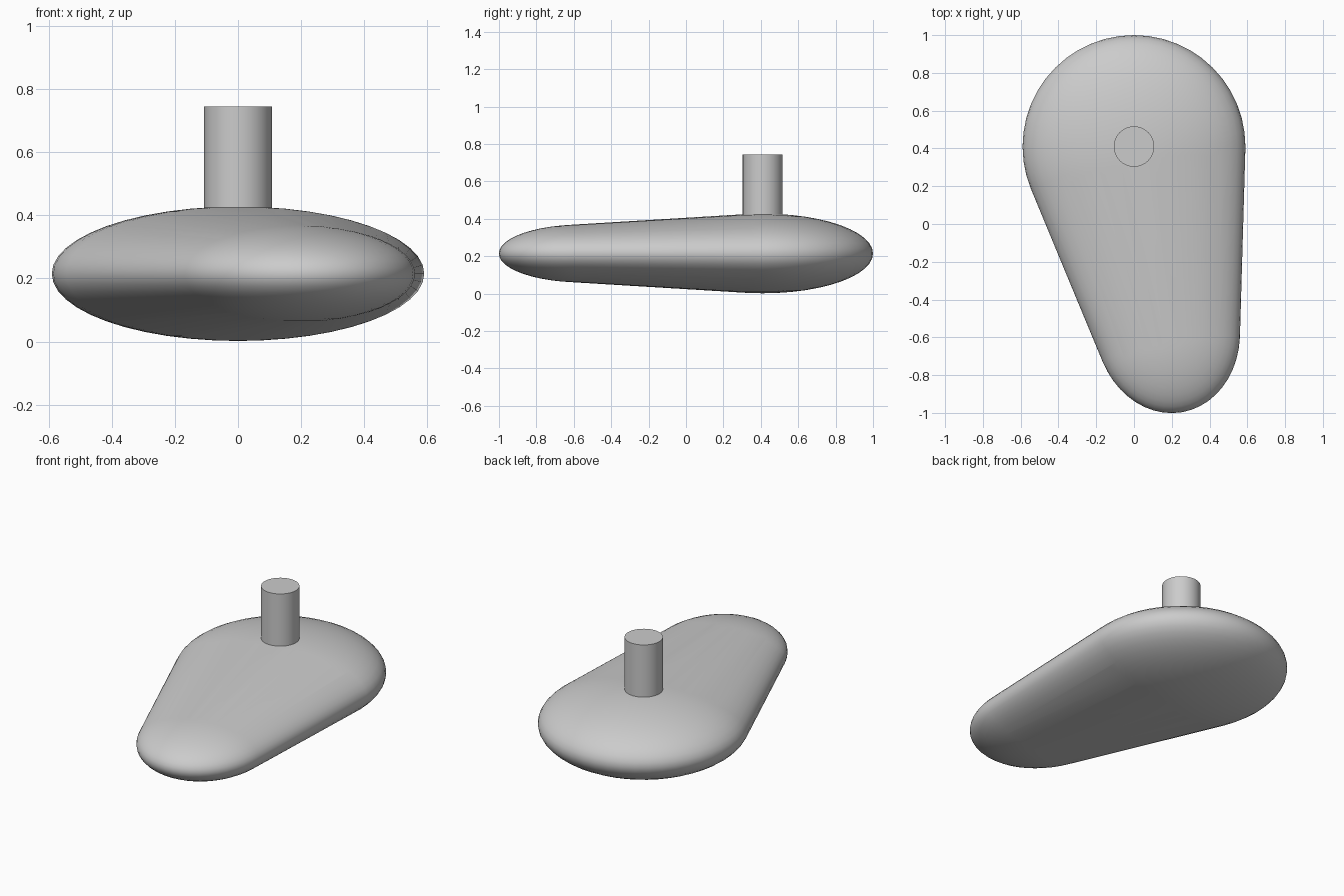
import bpy, bmesh
from math import radians
from mathutils import Matrix, Vector

cube = bpy.data.objects.get("Cube")
if cube:
    bpy.data.objects.remove(cube, do_unlink=True)

grey = bpy.data.materials.new("plain grey")
grey.use_nodes = True
colour = (0.6, 0.6, 0.6, 1)
grey.diffuse_color = colour
grey.node_tree.nodes["Principled BSDF"].inputs["Base Color"].default_value = colour


def add_part(name, bm, angle):
    mesh = bpy.data.meshes.new(name)
    bmesh.ops.recalc_face_normals(bm, faces=bm.faces)
    bm.to_mesh(mesh)
    bm.free()
    mesh.materials.append(grey)
    obj = bpy.data.objects.new(name, mesh)
    bpy.context.collection.objects.link(obj)
    bpy.ops.object.select_all(action="DESELECT")
    obj.select_set(True)
    bpy.context.view_layer.objects.active = obj
    bpy.ops.object.shade_smooth_by_angle(angle=radians(angle))


def add_ellipsoid(bm, centre, radii, turn=0):
    matrix = (Matrix.Translation(centre) @ Matrix.Rotation(radians(turn), 4, "Z")
              @ Matrix.Diagonal(Vector((*radii, 1))))
    bmesh.ops.create_uvsphere(bm, u_segments=48, v_segments=24, radius=1, matrix=matrix)


# Body: a tight skin stretched over a wide rear and a narrow, offset front ellipsoid
body = bmesh.new()
add_ellipsoid(body, (0, 0.41, 0.215), (0.59, 0.59, 0.213))
add_ellipsoid(body, (0.177, -0.55, 0.215), (0.382, 0.453, 0.155), turn=10)
bmesh.ops.delete(body, geom=body.faces[:], context="FACES_ONLY")
bmesh.ops.delete(body, geom=body.edges[:], context="EDGES_FACES")
bmesh.ops.convex_hull(body, input=body.verts[:])
loose = [v for v in body.verts if not v.link_faces]
bmesh.ops.delete(body, geom=loose, context="VERTS")
add_part("body", body, 40)

# Stem: upright post above the wide end
stem = bmesh.new()
bmesh.ops.create_cone(stem, cap_ends=True, segments=32, radius1=0.107, radius2=0.107,
                      depth=0.345, matrix=Matrix.Translation((0, 0.41, 0.5725)))
add_part("stem", stem, 40)
